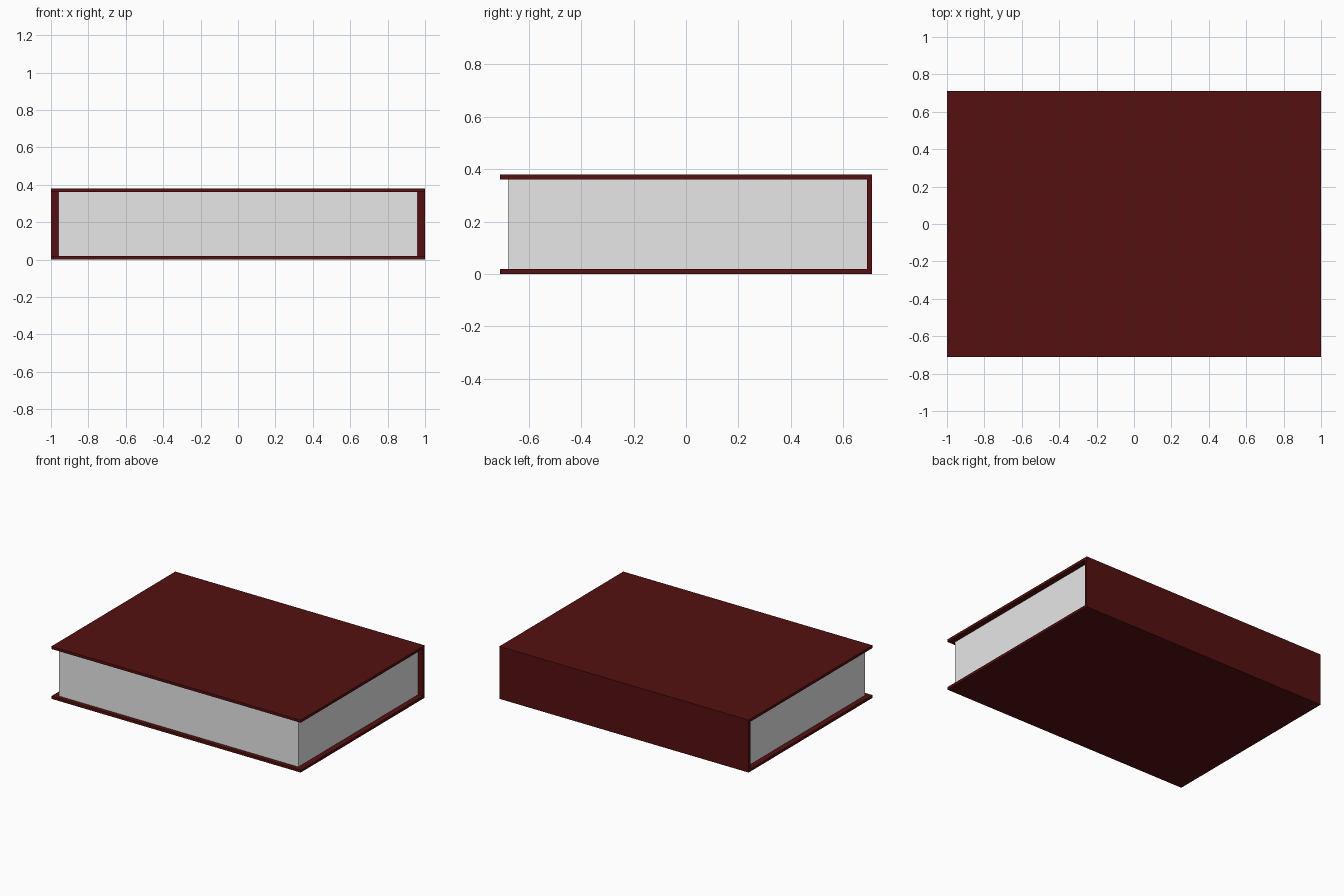
import bpy

if "Cube" in bpy.data.objects:
    bpy.data.objects.remove(bpy.data.objects["Cube"])

# Overall sizes
LENGTH, DEPTH, HEIGHT = 2.0, 1.42, 0.38
BOARD = 0.019


def material(name, rgb):
    m = bpy.data.materials.new(name)
    m.diffuse_color = (*rgb, 1.0)
    m.use_nodes = True
    m.node_tree.nodes["Principled BSDF"].inputs["Base Color"].default_value = m.diffuse_color
    return m


red = material("dark red cover", (0.09, 0.005, 0.005))
paper = material("paper", (0.8, 0.8, 0.8))


def box(name, lo, hi, mat):
    """Axis-aligned box between two corners."""
    centre = [(a + b) / 2 for a, b in zip(lo, hi)]
    bpy.ops.mesh.primitive_cube_add(size=1, location=centre)
    ob = bpy.context.object
    ob.name = name
    ob.scale = [b - a for a, b in zip(lo, hi)]
    bpy.ops.object.transform_apply(location=False, rotation=False, scale=True)
    ob.data.materials.append(mat)
    return ob


x, y = LENGTH / 2, DEPTH / 2

# Hard cover: two boards joined by a spine at the back
box("bottom_cover", (-x, -y, 0), (x, y, BOARD), red)
box("top_cover", (-x, -y, HEIGHT - BOARD), (x, y, HEIGHT), red)
box("spine", (-x, y - BOARD, BOARD), (x, y, HEIGHT - BOARD), red)

# Page block, set in from the three open edges
box("pages", (-0.96, -0.68, BOARD), (0.96, y - BOARD, HEIGHT - BOARD), paper)
